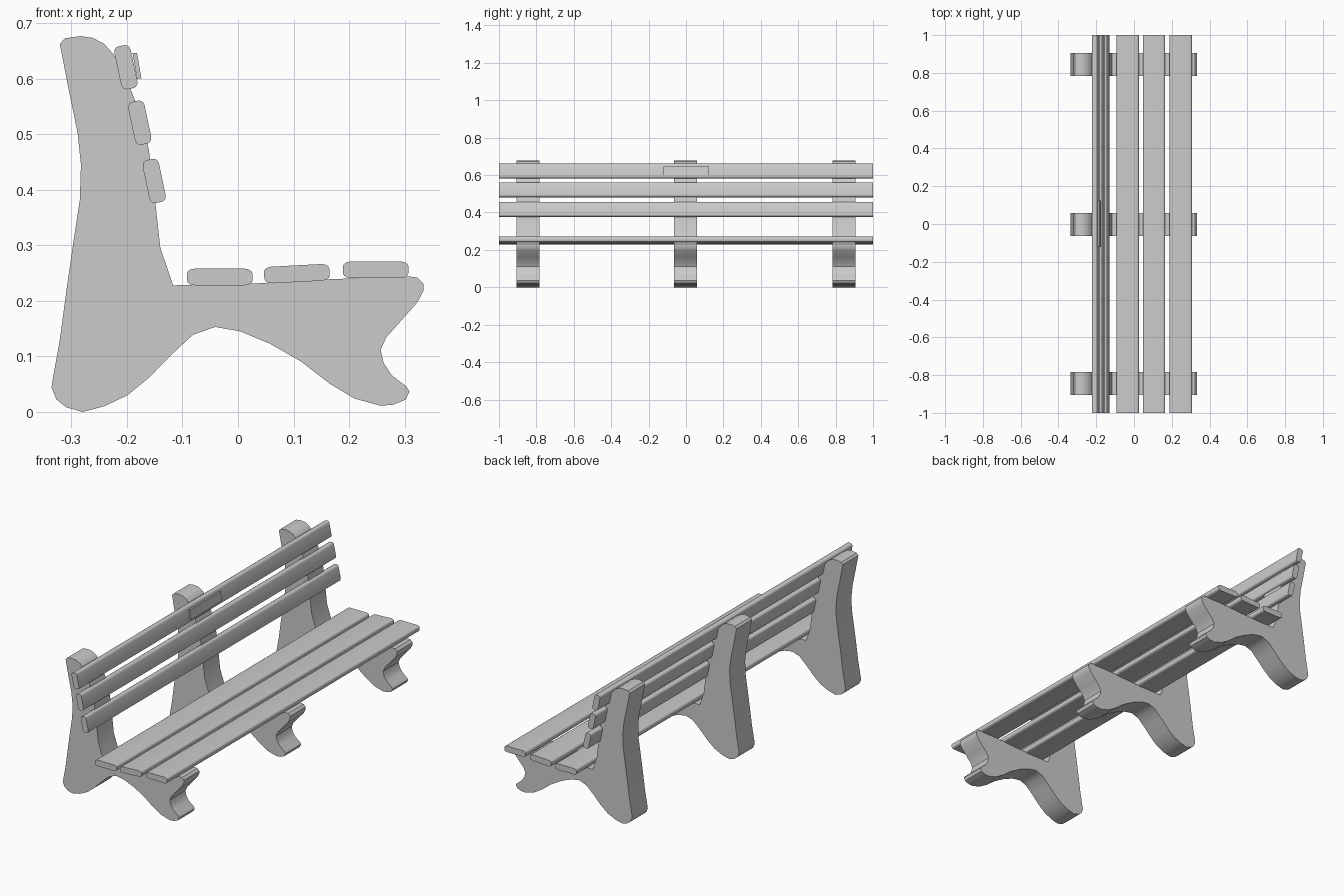
import bpy, bmesh
from math import sin, cos, radians, pi

if "Cube" in bpy.data.objects:
    bpy.data.objects.remove(bpy.data.objects["Cube"])


def extrude_profile(name, pts, y0, y1, smooth=35):
    """Extrude a closed XZ outline along Y."""
    bm = bmesh.new()
    near = [bm.verts.new((x, y0, z)) for x, z in pts]
    far = [bm.verts.new((x, y1, z)) for x, z in pts]
    bm.faces.new(near)
    bm.faces.new(far[::-1])
    n = len(pts)
    for i in range(n):
        j = (i + 1) % n
        bm.faces.new((near[i], far[i], far[j], near[j]))
    bmesh.ops.recalc_face_normals(bm, faces=bm.faces)
    me = bpy.data.meshes.new(name)
    bm.to_mesh(me)
    bm.free()
    me.shade_smooth()
    me.set_sharp_from_angle(angle=radians(smooth))
    ob = bpy.data.objects.new(name, me)
    bpy.context.collection.objects.link(ob)
    return ob


def rounded_bar(cx, cz, width, thick, angle, ru, rv, seg=3):
    """Rounded rectangle outline, turned by angle degrees."""
    a = radians(angle)
    pts = []
    for k, (su, sv) in enumerate(((1, 1), (-1, 1), (-1, -1), (1, -1))):
        for s in range(seg + 1):
            t = (k + s / seg) * pi / 2
            u = su * (width / 2 - ru) + ru * cos(t)
            v = sv * (thick / 2 - rv) + rv * sin(t)
            pts.append((cx + u * cos(a) - v * sin(a), cz + u * sin(a) + v * cos(a)))
    return pts


# Support frame outline: back post, seat rest, front foot, arch, rear foot
frame = [
    (-.321, .663), (-.312, .673), (-.284, .677), (-.262, .674), (-.241, .663),
    (-.225, .645), (-.205, .61), (-.185, .56), (-.161, .475), (-.149, .377),
    (-.140, .296), (-.117, .228), (.025, .231), (.165, .239), (.307, .244),
    (.323, .242), (.334, .231), (.334, .218), (.323, .197), (.291, .161),
    (.267, .134), (.257, .112), (.262, .089), (.277, .066), (.303, .046),
    (.309, .037), (.302, .022), (.280, .013), (.257, .011), (.210, .024),
    (.165, .051), (.113, .091), (.057, .123), (.004, .145), (-.041, .153),
    (-.081, .139), (-.120, .103), (-.160, .062), (-.199, .030), (-.241, .010),
    (-.280, 0), (-.309, .008), (-.327, .022), (-.336, .044), (-.334, .058),
    (-.321, .13), (-.309, .22), (-.296, .31), (-.285, .382), (-.283, .445),
    (-.289, .503), (-.305, .58)]
for side, y in (("front", -.845), ("middle", -.003), ("rear", .844)):
    extrude_profile(side + "_support", frame, y - .0615, y + .0615)

# Seat slats
for i, (x, z, ang) in enumerate(((-.033, .243, 0), (.106, .249, 3), (.248, .256, 0))):
    extrude_profile(f"seat_slat_{i + 1}", rounded_bar(x, z, .118, .030, ang, .014, .009), -1, 1)

# Backrest slats
for i, (x, z) in enumerate(((-.151, .416), (-.177, .521), (-.202, .621))):
    extrude_profile(f"back_slat_{i + 1}", rounded_bar(x, z, .079, .030, 102, .011, .009), -1, 1)

# Blank plate on the top back slat
extrude_profile("plate", [(-.190, .647), (-.182, .647), (-.174, .601), (-.182, .600)], -.121, .124)
